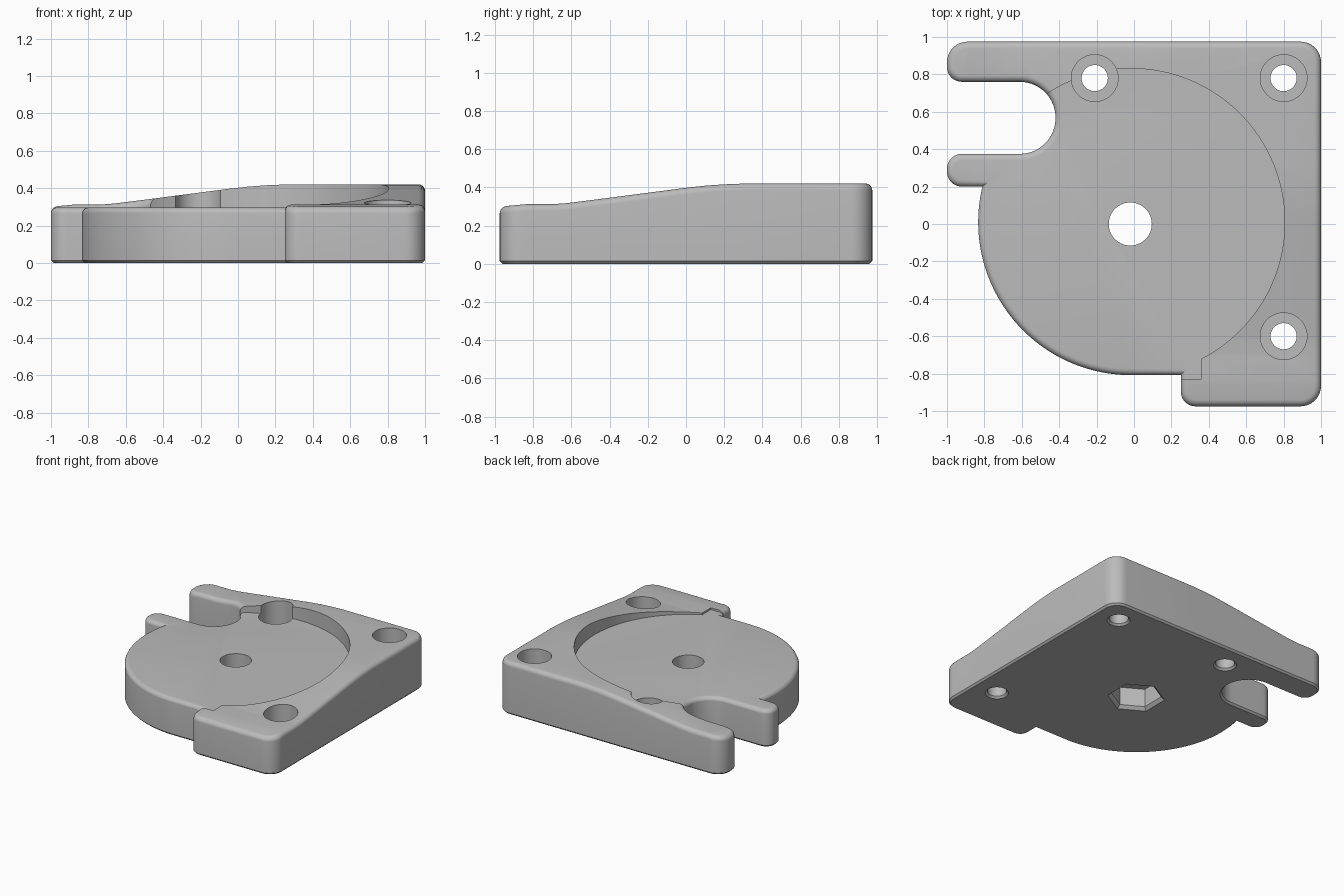
import bpy, bmesh, math
from mathutils import Vector

cube = bpy.data.objects.get("Cube")
if cube:
    bpy.data.objects.remove(cube, do_unlink=True)

FLOOR, TOP, FILLET, CHAMFER = 0.297, 0.42, 0.035, 0.014
DISC = Vector((-0.015, 0.01))
RADIUS = 0.818
RAMP = [(-0.97, 0.3), (-0.84, 0.312), (-0.7, 0.312), (-0.62, 0.318), (-0.5, 0.333),
        (0, 0.398), (0.1, 0.409), (0.2, 0.416), (0.3, TOP)]
X_SHIFT = 0.04

grey = bpy.data.materials.new("plain_grey")
grey.use_nodes = True
grey.diffuse_color = (0.5, 0.5, 0.5, 1)
grey.node_tree.nodes["Principled BSDF"].inputs["Base Color"].default_value = (0.5, 0.5, 0.5, 1)


def ramp(t):
    if t <= RAMP[0][0]:
        return RAMP[0][1]
    for (a, za), (b, zb) in zip(RAMP, RAMP[1:]):
        if t <= b:
            return za + (zb - za) * (t - a) / (b - a)
    return TOP


def outline():
    # Plan corners, counter-clockwise: x, y, corner radius
    join = DISC.x - math.sqrt(RADIUS ** 2 - (0.2 - DISC.y) ** 2)
    corners = [(1, 0.975, 0.11), (-1, 0.975, 0.11), (-1, 0.76, 0.08),
               (-0.42, 0.76, 0.19), (-0.42, 0.375, 0.19),
               (-1, 0.375, 0.08), (-1, 0.2, 0.08), (join, 0.2, 0)]
    start = math.atan2(0.2 - DISC.y, join - DISC.x) % (2 * math.pi)
    end = 1.5 * math.pi
    for i in range(1, 49):
        a = start + (end - start) * i / 48
        corners.append((DISC.x + RADIUS * math.cos(a), DISC.y + RADIUS * math.sin(a), 0))
    corners += [(0.25, DISC.y - RADIUS, 0), (0.25, -0.975, 0.08), (1, -0.975, 0.11)]
    pts = []
    for i, (x, y, r) in enumerate(corners):
        p = Vector((x, y))
        if r == 0:
            pts.append(p)
            continue
        a = (Vector(corners[i - 1][:2]) - p).normalized()
        b = (Vector(corners[(i + 1) % len(corners)][:2]) - p).normalized()
        c = p + r * (a + b)
        n = 16 if r > 0.15 else 9
        for k in range(n + 1):
            t = math.pi / 2 * k / n
            pts.append(c - r * (b * math.cos(t) + a * math.sin(t)))
    return pts


def inset(pts, d):
    out = []
    for i, p in enumerate(pts):
        e1 = (p - pts[i - 1]).normalized()
        e2 = (pts[(i + 1) % len(pts)] - p).normalized()
        n1, n2 = Vector((-e1.y, e1.x)), Vector((-e2.y, e2.x))
        out.append(p + (n1 + n2) * (d / (1 + n1.dot(n2))))
    return out


def loft(rings):
    # Closed solid from a stack of (points, z) rings
    bm = bmesh.new()
    loops = [[bm.verts.new((p.x, p.y, z)) for p in pts] for pts, z in rings]
    n = len(loops[0])
    for lo, hi in zip(loops, loops[1:]):
        for i in range(n):
            j = (i + 1) % n
            bm.faces.new((lo[i], lo[j], hi[j], hi[i]))
    caps = [bm.faces.new(loops[0][::-1]), bm.faces.new(loops[-1])]
    bm.normal_update()
    bmesh.ops.triangulate(bm, faces=caps)
    return bm


def to_object(bm, name):
    bmesh.ops.recalc_face_normals(bm, faces=bm.faces)
    me = bpy.data.meshes.new(name)
    bm.to_mesh(me)
    bm.free()
    me.materials.append(grey)
    ob = bpy.data.objects.new(name, me)
    bpy.context.collection.objects.link(ob)
    return ob


def body(height, grow=0):
    pts = outline()
    rings = [(inset(pts, CHAMFER - grow), 0), (inset(pts, -grow), CHAMFER)]
    for k in range(7):
        t = math.pi / 2 * k / 6
        rings.append((inset(pts, FILLET * (1 - math.cos(t)) - grow),
                      height - FILLET + FILLET * math.sin(t)))
    return loft(rings)


def turned(name, centre, profile, sides, angle=0):
    # Cutter from a (radius, z) profile
    rings = []
    for r, z in profile:
        ring = []
        for i in range(sides):
            a = angle + 2 * math.pi * i / sides
            ring.append(Vector(centre) + r * Vector((math.cos(a), math.sin(a))))
        rings.append((ring, z))
    ob = to_object(loft(rings), name)
    ob.hide_render = True
    return ob


def box(name, x0, x1, y0, y1, z0, z1):
    pts = [Vector(p) for p in ((x0, y0), (x1, y0), (x1, y1), (x0, y1))]
    ob = to_object(loft([(pts, z0), (pts, z1)]), name)
    ob.hide_render = True
    return ob


def combine(target, tool, operation):
    mod = target.modifiers.new("cut", "BOOLEAN")
    mod.operation, mod.solver, mod.object = operation, "EXACT", tool
    bpy.context.view_layer.objects.active = target
    bpy.ops.object.modifier_apply(modifier=mod.name)
    bpy.data.objects.remove(tool, do_unlink=True)


# Plate with a rounded rim, its top following the ramps
bm = body(TOP)
for t, _ in RAMP:
    for co, no in (((t - X_SHIFT, 0, 0), (1, 0, 0)), ((0, t, 0), (0, 1, 0))):
        geom = bm.verts[:] + bm.edges[:] + bm.faces[:]
        bmesh.ops.bisect_plane(bm, geom=geom, plane_co=co, plane_no=no, dist=1e-5)
for v in bm.verts:
    if v.co.z > 0.2:
        v.co.z += min(ramp(v.co.x + X_SHIFT), ramp(v.co.y)) - TOP
plate = to_object(bm, "mounting_plate")

# Round recess, leaving a rounded lip where it meets the open side
recess = turned("recess_cutter", DISC, [(RADIUS + 0.003, 0.24), (RADIUS + 0.003, 0.7)], 128)
combine(recess, box("arm_cutter", -1.2, -0.46, -0.1, 0.56, 0.238, 0.71), "UNION")
combine(recess, box("lip_cutter", -0.1, 0.36, -0.83, -0.5, 0.236, 0.72), "UNION")
combine(recess, to_object(body(FLOOR, 0.001), "floor_body"), "DIFFERENCE")
combine(plate, recess, "DIFFERENCE")

# Counterbored screw holes
for centre in ((-0.21, 0.78), (0.8, 0.78), (0.8, -0.6)):
    profile = [(0.09, -0.005), (0.07, 0.015), (0.07, 0.12), (0.125, 0.12), (0.125, 0.6)]
    combine(plate, turned("screw_cutter", centre, profile, 48), "DIFFERENCE")

# Hexagonal nut pocket below, centre hole above
hub = (-0.02, 0)
combine(plate, turned("nut_cutter", hub, [(0.215, -0.005), (0.185, 0.025), (0.185, 0.17)],
                      6, math.pi / 6), "DIFFERENCE")
combine(plate, turned("hub_cutter", hub, [(0.115, 0.1), (0.115, 0.6)], 64), "DIFFERENCE")

bpy.ops.object.select_all(action="DESELECT")
plate.select_set(True)
bpy.context.view_layer.objects.active = plate
bpy.ops.object.shade_smooth_by_angle(angle=math.radians(30))
